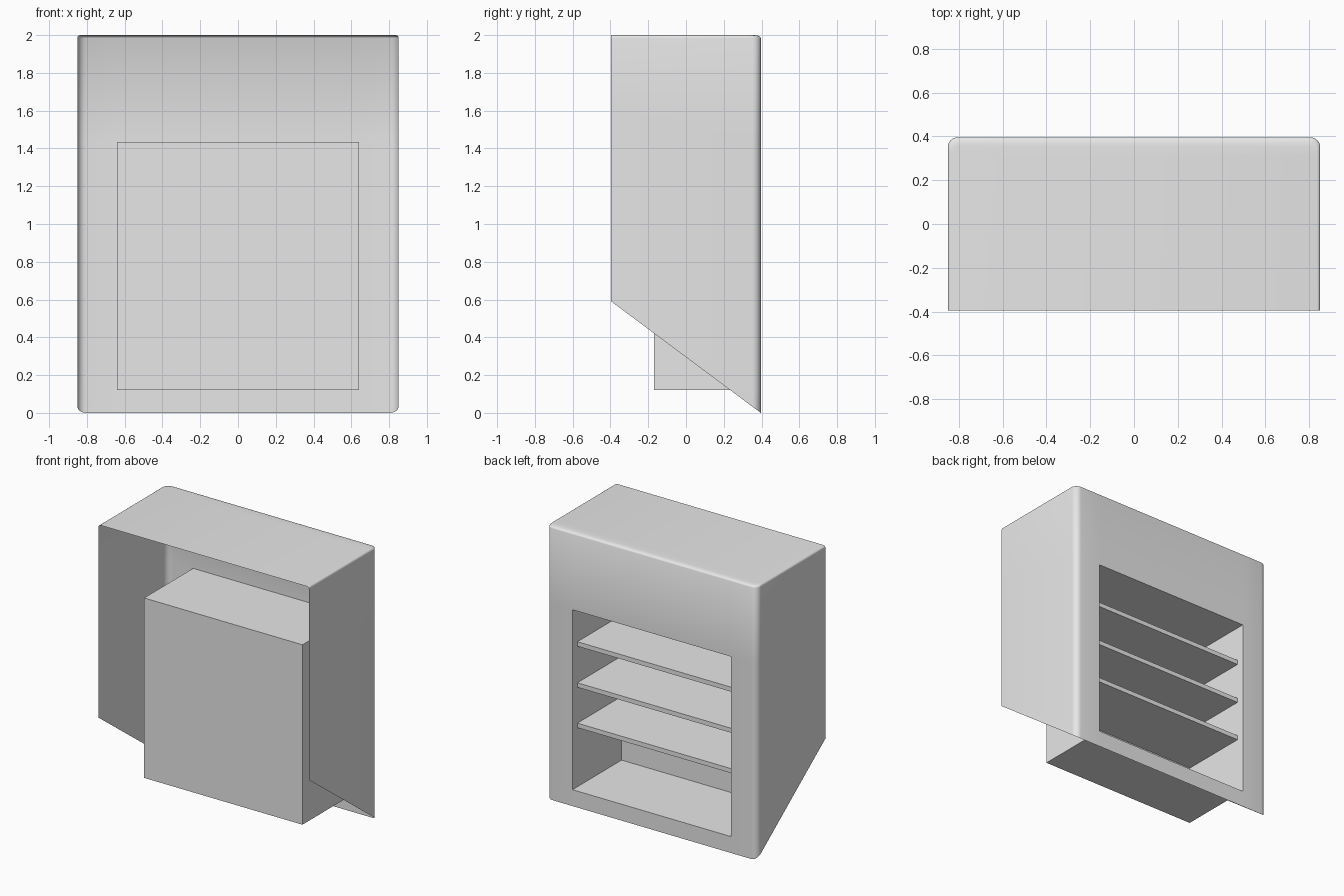
import bpy, bmesh, math

cube = bpy.data.objects.get("Cube")
if cube:
    bpy.data.objects.remove(cube, do_unlink=True)

grey = bpy.data.materials.new("light grey")
grey.use_nodes = True
grey.diffuse_color = (0.8, 0.8, 0.8, 1)
grey.node_tree.nodes["Principled BSDF"].inputs["Base Color"].default_value = (0.8, 0.8, 0.8, 1)

W, D, H = 0.85, 0.396, 2.0          # half width, half depth, height
R, LIP = 0.045, 0.015               # rear corner radius, top edge bevel
PW, P0, P1, PF = 0.64, 0.12, 1.435, -0.17   # niche half width, bottom, top, depth


def finish(name, bm, smooth=False):
    mesh = bpy.data.meshes.new(name)
    bm.to_mesh(mesh)
    bm.free()
    mesh.materials.append(grey)
    obj = bpy.data.objects.new(name, mesh)
    bpy.context.collection.objects.link(obj)
    if smooth:
        bpy.ops.object.select_all(action='DESELECT')
        obj.select_set(True)
        bpy.context.view_layer.objects.active = obj
        bpy.ops.object.shade_smooth_by_angle(angle=math.radians(35))
    return obj


def box(name, lo, hi, open_back=False):
    bm = bmesh.new()
    bmesh.ops.create_cube(bm, size=1)
    for v in bm.verts:
        v.co = [(a + b) / 2 + c * (b - a) for a, b, c in zip(lo, hi, v.co)]
    if open_back:
        bm.normal_update()
        back = [f for f in bm.faces if f.normal.y > 0.9]
        bmesh.ops.delete(bm, geom=back, context='FACES_ONLY')
    return finish(name, bm)


# Shell: U-shaped plan with rounded rear corners, slanted lower rim, window at the back
half = [(W, -D)]
for i in range(7):
    a = math.pi / 2 * i / 6
    half.append((W - R + R * math.cos(a), D - R + R * math.sin(a)))
half.append((PW, D))
plan = half + [(-x, y) for x, y in reversed(half)]
window = len(half) - 1


def rim(y):
    return 0.59 * (D - y) / (2 * D)


bm = bmesh.new()
rings = []
for level in (0, P0, P1, H - LIP):
    t = level / (H - LIP)
    rings.append([bm.verts.new((x, y, rim(y) + t * (H - LIP - rim(y)))) for x, y in plan])
# Rounded transition to the roof, deeper along the rear edge
for i in range(1, 5):
    a = math.pi / 2 * i / 4
    s, c = math.sin(a), 1 - math.cos(a)
    rings.append([bm.verts.new((x * (1 - LIP * c / W),
                                y - (0.04 * c if y > 0 else 0),
                                H - LIP + LIP * s)) for x, y in plan])
for k in range(len(rings) - 1):
    for i in range(len(plan) - 1):
        if k == 1 and i == window:
            continue
        bm.faces.new((rings[k][i], rings[k][i + 1], rings[k + 1][i + 1], rings[k + 1][i]))
bm.faces.new(rings[-1])
finish("cabinet_shell", bm, smooth=True)

# Niche behind the window, open to the rear
box("niche", (-PW, PF, P0), (PW, D, P1), open_back=True)

# Three shelves set slightly inside the window
for i, top in enumerate((1.18, 0.88, 0.585)):
    box(f"shelf_{i + 1}", (-PW, PF + 0.002, top - 0.033), (PW, D - 0.056, top))
